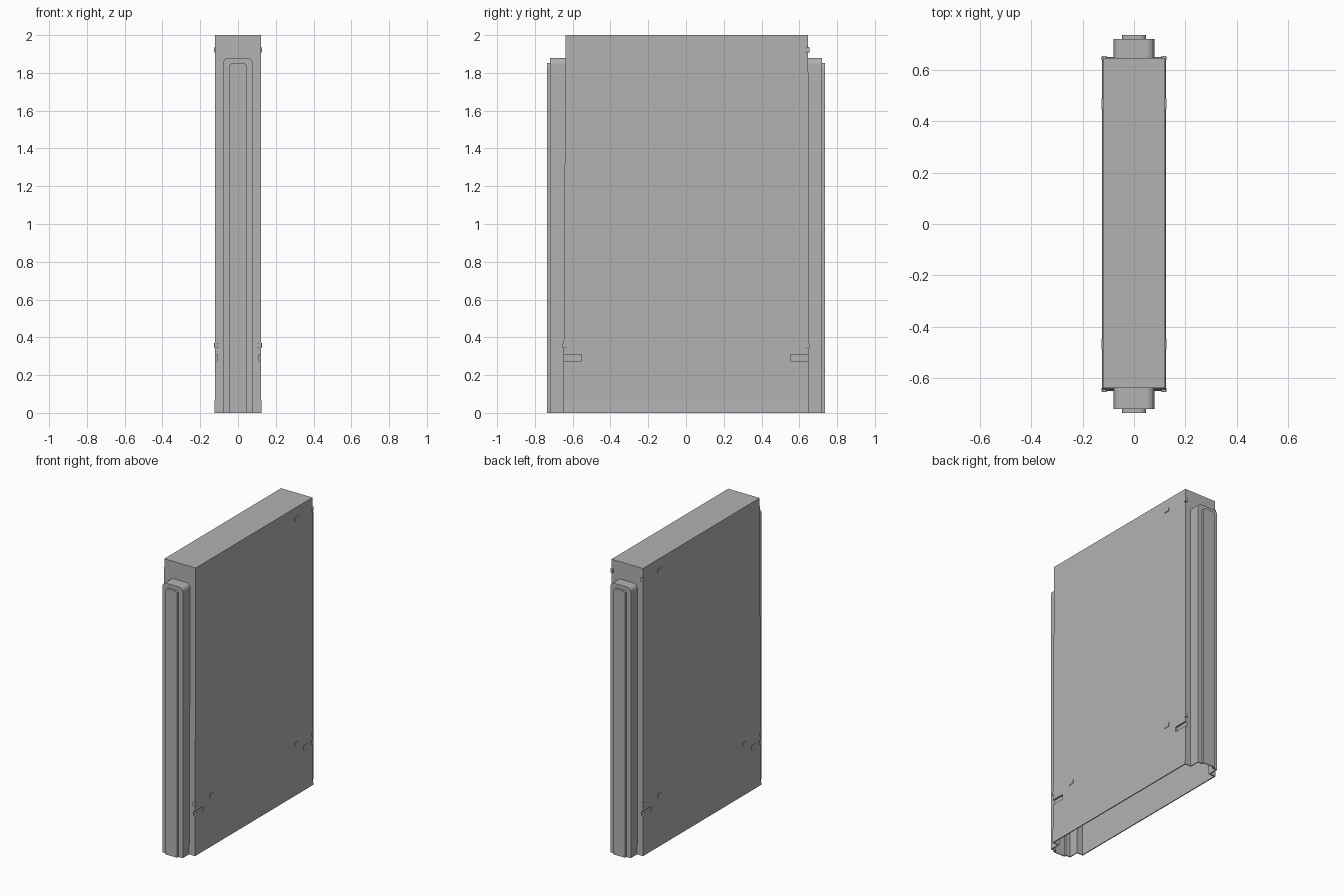
import bpy, bmesh, math

cube = bpy.data.objects.get("Cube")
if cube:
    bpy.data.objects.remove(cube, do_unlink=True)

WALL = 0.006
grey = bpy.data.materials.new("plain grey")
grey.use_nodes = True
grey.diffuse_color = (0.45, 0.45, 0.45, 1)
grey.node_tree.nodes["Principled BSDF"].inputs["Base Color"].default_value = (0.45, 0.45, 0.45, 1)


def loft(name, rings):
    """Closed solid through a list of matching point rings."""
    bm = bmesh.new()
    loops = [[bm.verts.new(p) for p in ring] for ring in rings]
    n = len(loops[0])
    for a, b in zip(loops, loops[1:]):
        for i in range(n):
            j = (i + 1) % n
            bm.faces.new((a[i], a[j], b[j], b[i]))
    bm.faces.new(loops[0][::-1])
    bm.faces.new(loops[-1])
    bmesh.ops.recalc_face_normals(bm, faces=bm.faces)
    mesh = bpy.data.meshes.new(name)
    bm.to_mesh(mesh)
    bm.free()
    mesh.materials.append(grey)
    obj = bpy.data.objects.new(name, mesh)
    bpy.context.collection.objects.link(obj)
    return obj


def rect(x, y0, y1, z):
    return [(-x, y0, z), (x, y0, z), (x, y1, z), (-x, y1, z)]


def block(name, x0, x1, y0, y1, z0, z1):
    return loft(name, [[(x0, y0, z), (x1, y0, z), (x1, y1, z), (x0, y1, z)] for z in (z0, z1)])


def arch(name, half, top, bottom, radius, y0, y1):
    """Upright bar with rounded top corners, running from y0 to y1."""
    outline = [(-half, bottom), (half, bottom)]
    for side, start in ((1, 0), (-1, 90)):
        for i in range(5):
            a = math.radians(start + i * 22.5)
            outline.append((side * (half - radius) + radius * math.cos(a),
                            top - radius + radius * math.sin(a)))
    return loft(name, [[(x, y, z) for x, z in outline] for y in (y0, y1)])


def combine(target, tool, operation):
    """Apply a boolean and drop the tool."""
    mod = target.modifiers.new("combine", "BOOLEAN")
    mod.operation, mod.solver, mod.object = operation, "EXACT", tool
    bpy.context.view_layer.update()
    graph = bpy.context.evaluated_depsgraph_get()
    result = bpy.data.meshes.new_from_object(target.evaluated_get(graph))
    target.modifiers.clear()
    target.data = result
    bpy.data.objects.remove(tool, do_unlink=True)


def casing(name, inset, bottom):
    """Solid casing with end rails and side slots, shrunk by the inset."""
    o = inset
    sections = [(bottom, 0.125, -0.65, 0.65), (0.07, 0.123, -0.649, 0.649), (2 - o, 0.121, -0.638, 0.647)]
    solid = loft(name, [rect(x - o, y0 + o, y1 - o, z) for z, x, y0, y1 in sections])
    for s in (-1, 1):
        for part, half, top, radius, reach in (("rail", 0.079, 1.88, 0.03, 0.72),
                                               ("rib", 0.046, 1.853, 0.02, 0.735)):
            combine(solid, arch(part, half - o, top - o, bottom, radius - o, s * 0.5, s * (reach - o)), "UNION")
    for sx in (-1, 1):
        for sy in (-1, 1):
            xs = sorted((sx * (0.111 - o), sx * 0.2))
            ys = sorted((sy * (0.553 - o), sy * 0.7))
            combine(solid, block("slot", *xs, *ys, 0.275 - o, 0.31 + o), "DIFFERENCE")
    return solid


# Thin casing, open underneath
shell = casing("casing", 0, 0)
combine(shell, casing("cavity", WALL, -0.03), "DIFFERENCE")

# Locating nubs on the broad sides and at the corners
for sx, side in ((-1, "right"), (1, "left")):
    for sy, z, place in ((1, 1.922, "upper_back"), (1, 0.357, "lower_back"), (-1, 0.357, "lower_front")):
        xs = sorted((sx * 0.117, sx * 0.126))
        y = sy * 0.468
        block(f"{side}_{place}_side_nub", *xs, y - 0.021, y + 0.021, z - 0.012, z + 0.012)
        xs = sorted((sx * 0.106, sx * 0.126))
        ys = sorted((sy * 0.635, sy * 0.655))
        nub = block(f"{side}_{place}_corner_nub", *xs, *ys, z - 0.014, z + 0.014)
        bevel = nub.modifiers.new("rounded", "BEVEL")
        bevel.width, bevel.segments = 0.004, 2
